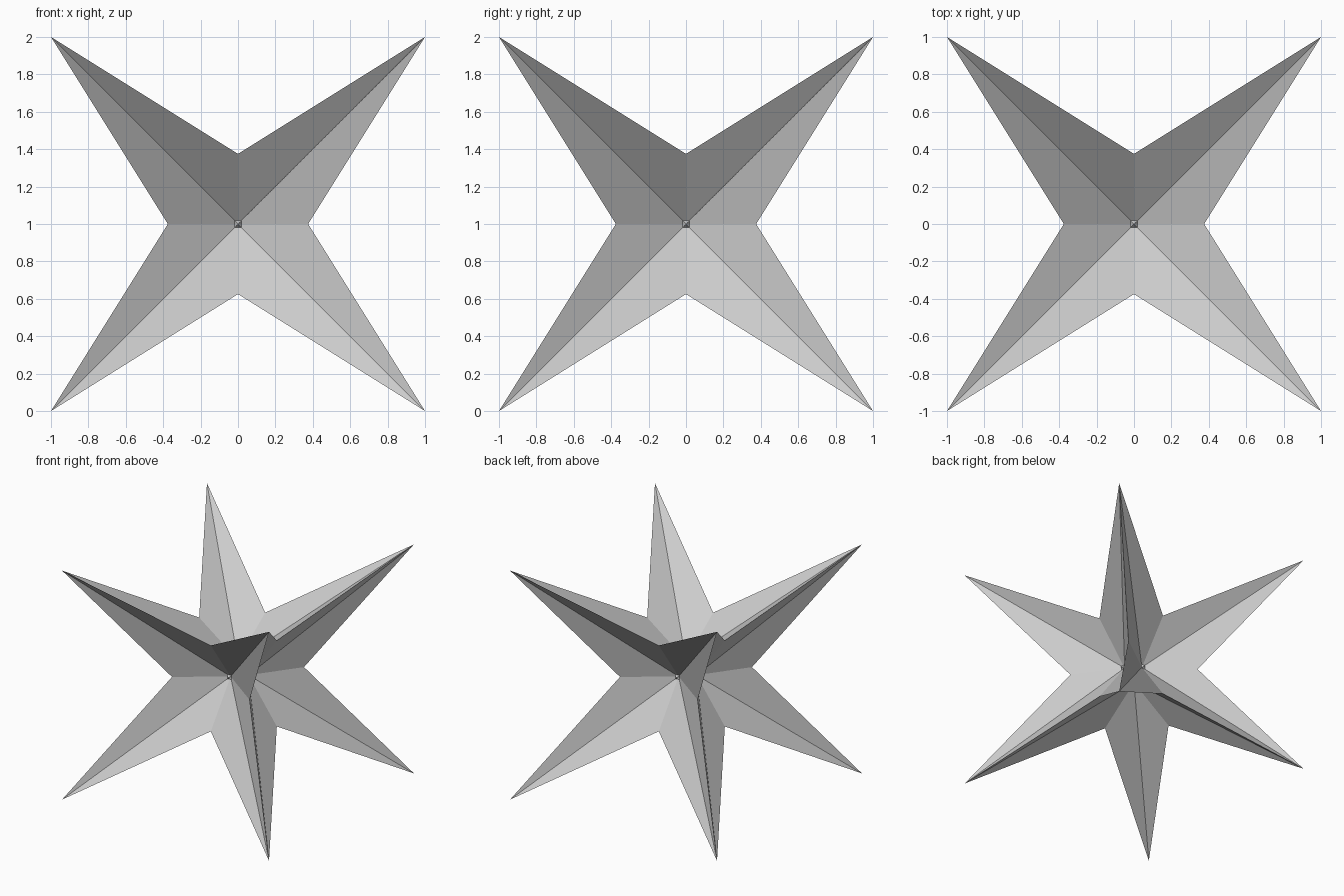
import bpy, bmesh

if "Cube" in bpy.data.objects:
    bpy.data.objects.remove(bpy.data.objects["Cube"])

NOTCH = 0.375    # edge midpoints, pulled in towards the middle
CENTRE = -0.14   # face centres, pushed just past the middle

# Cube with split edges and poked faces: each face becomes eight triangles
bm = bmesh.new()
bmesh.ops.create_cube(bm, size=2)
bmesh.ops.bisect_edges(bm, edges=bm.edges[:], cuts=1)
bmesh.ops.poke(bm, faces=bm.faces[:])

# Corners stay as spike tips, all other points collapse inwards
for v in bm.verts:
    axes = sum(abs(c) > 0.5 for c in v.co)
    v.co *= {3: 1.0, 2: NOTCH, 1: CENTRE}[axes]
    v.co.z += 1

mesh = bpy.data.meshes.new("eight_point_star")
bm.to_mesh(mesh)
bm.free()
star = bpy.data.objects.new("eight_point_star", mesh)
bpy.context.collection.objects.link(star)
